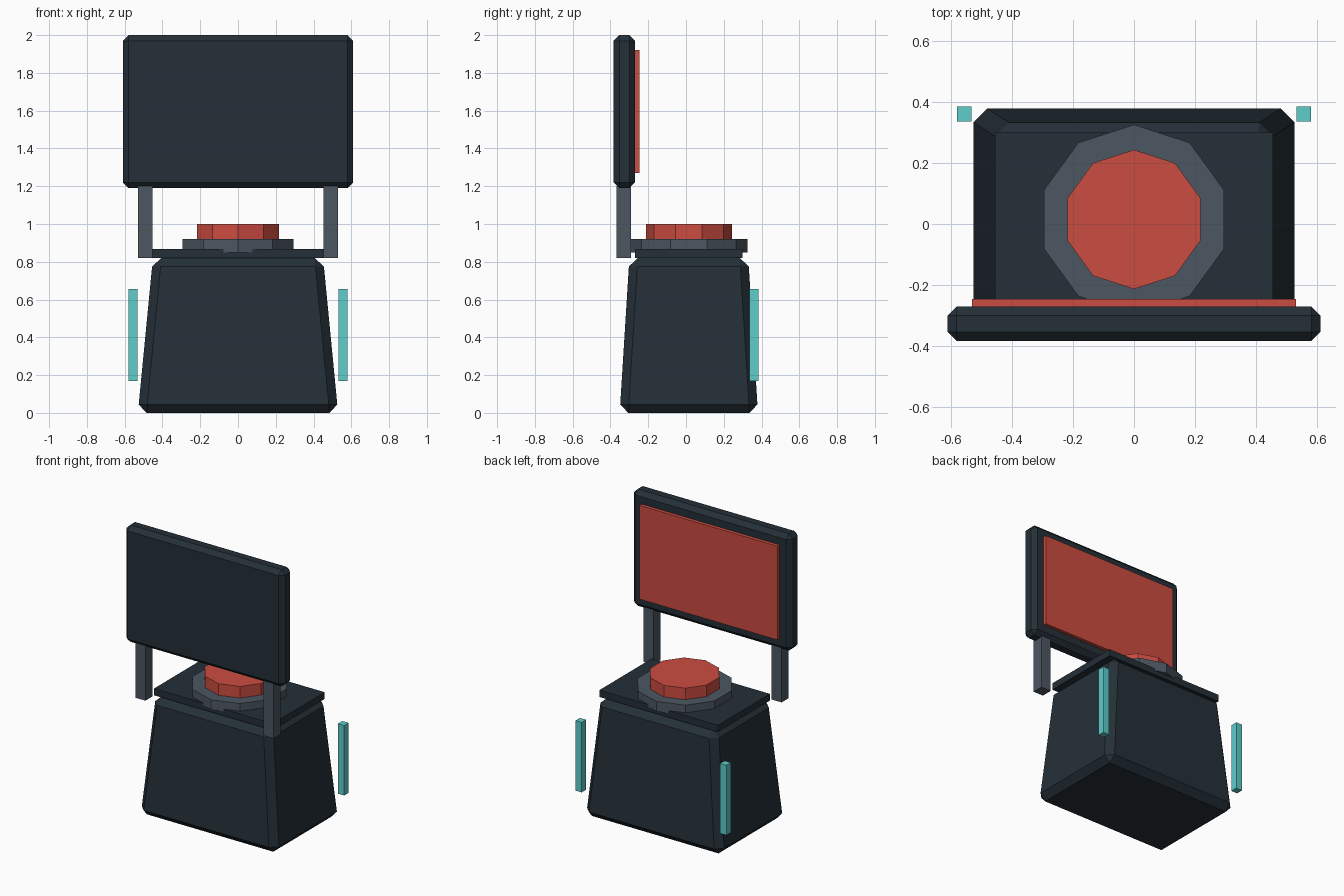
import bpy
import bmesh
from mathutils import Vector

cube = bpy.data.objects.get("Cube")
if cube:
    bpy.data.objects.remove(cube, do_unlink=True)


def material(name, rgb):
    mat = bpy.data.materials.new(name)
    mat.use_nodes = True
    color = (*rgb, 1)
    mat.diffuse_color = color
    mat.node_tree.nodes["Principled BSDF"].inputs["Base Color"].default_value = color
    return mat


navy = material("dark navy", (0.018, 0.029, 0.039))
slate = material("slate grey", (0.072, 0.095, 0.122))
red = material("warm red", (0.60, 0.072, 0.053))
teal = material("bright teal", (0.11, 0.61, 0.60))

CENTRE_Y = 0.015


def finish(name, bm, mat, bevel=0):
    mesh = bpy.data.meshes.new(name)
    bm.to_mesh(mesh)
    bm.free()
    mesh.materials.append(mat)
    obj = bpy.data.objects.new(name, mesh)
    bpy.context.collection.objects.link(obj)
    if bevel:
        mod = obj.modifiers.new("chamfer", "BEVEL")
        mod.width = bevel
        mod.segments = 1
        mod.limit_method = "NONE"
    return obj


def box(name, low, high, mat, bevel=0, taper=(1, 1)):
    """Box between two corners; taper scales its top face."""
    low, high = Vector(low), Vector(high)
    centre, size = (low + high) / 2, high - low
    bm = bmesh.new()
    bmesh.ops.create_cube(bm, size=1)
    for v in bm.verts:
        if v.co.z > 0:
            v.co.x *= taper[0]
            v.co.y *= taper[1]
        v.co = v.co * size + centre
    return finish(name, bm, mat, bevel)


def disc(name, radius, bottom, top, mat):
    """Ten-sided disc with a corner pointing to the back."""
    bm = bmesh.new()
    ring = bmesh.ops.create_circle(bm, cap_ends=True, segments=10, radius=radius)
    for v in ring["verts"]:
        v.co += Vector((0, CENTRE_Y, bottom))
    side = bmesh.ops.extrude_face_region(bm, geom=bm.faces[:])
    for item in side["geom"]:
        if isinstance(item, bmesh.types.BMVert):
            item.co.z = top
    bmesh.ops.recalc_face_normals(bm, faces=bm.faces[:])
    return finish(name, bm, mat)


# Tapered pedestal and the plate on top
box("pedestal", (-0.53, -0.351, 0), (0.53, 0.381, 0.82), navy,
    bevel=0.045, taper=(0.85, 0.86))
box("top_plate", (-0.455, -0.27, 0.82), (0.455, 0.30, 0.867), navy)

# Push button in its collar
disc("button_collar", 0.31, 0.85, 0.92, slate)
disc("button", 0.228, 0.91, 1.0, red)

# Sign board with a coloured panel on its inner side
box("sign_board", (-0.61, -0.383, 1.19), (0.61, -0.27, 2.0), navy, bevel=0.03)
box("sign_panel", (-0.53, -0.275, 1.27), (0.53, -0.246, 1.92), red)

# Paired sign posts and light strips
for side, s in (("left", 1), ("right", -1)):
    for part, inner, outer, y, z, mat in (
        ("sign_post", 0.453, 0.53, (-0.367, -0.29), (0.82, 1.2), slate),
        ("light_strip", 0.531, 0.579, (0.336, 0.385), (0.17, 0.655), teal),
    ):
        x = sorted((s * inner, s * outer))
        box(f"{side}_{part}", (x[0], y[0], z[0]), (x[1], y[1], z[1]), mat)
